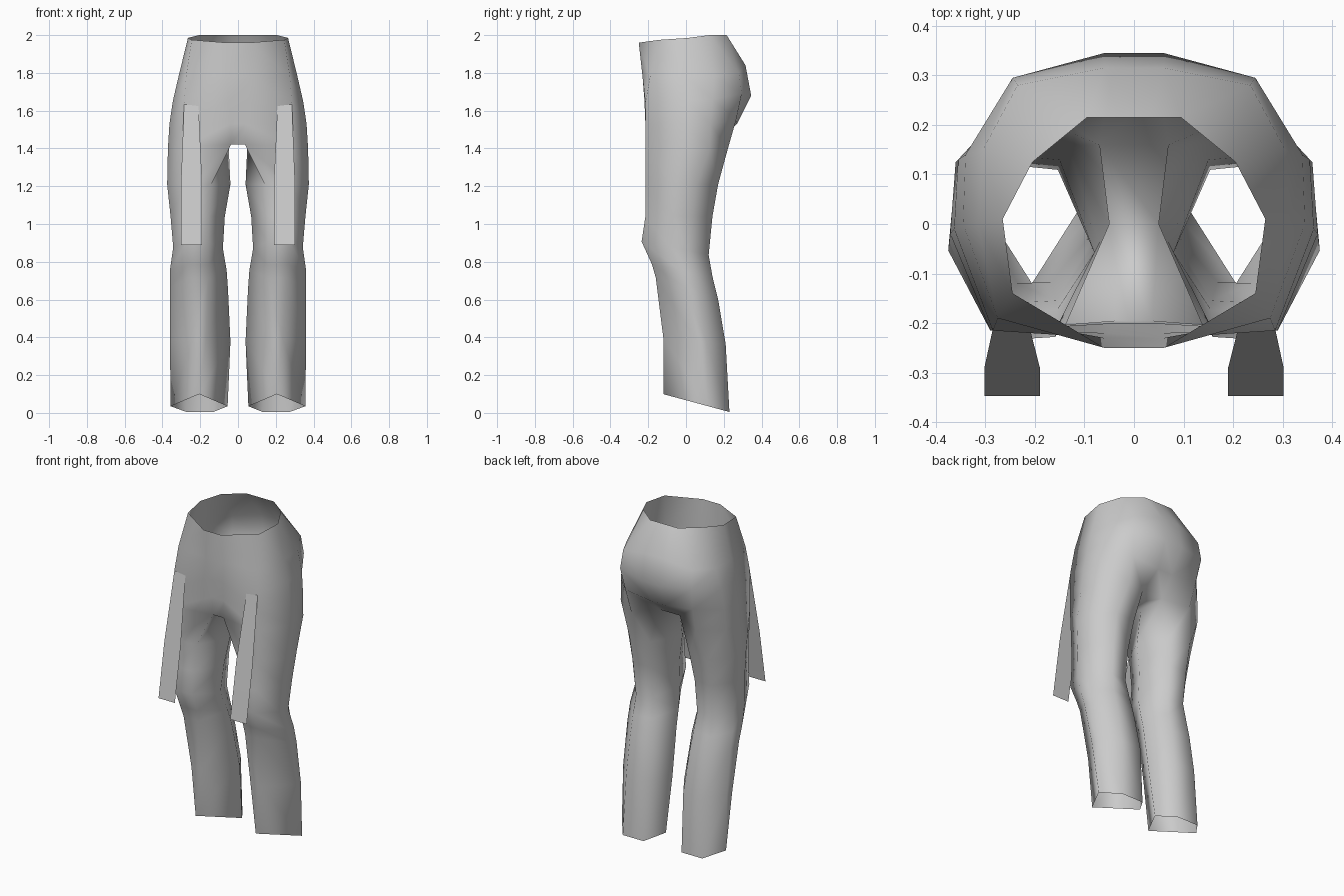
import bpy
import bmesh

cube = bpy.data.objects.get("Cube")
if cube:
    bpy.data.objects.remove(cube, do_unlink=True)

cloth = bpy.data.materials.new("grey_cloth")
cloth.use_nodes = True
grey = (0.6, 0.6, 0.6, 1.0)
cloth.diffuse_color = grey
cloth.node_tree.nodes["Principled BSDF"].inputs["Base Color"].default_value = grey


def finish(name, bm):
    """Weld, orient and smooth a mesh, then link it as an object."""
    bmesh.ops.remove_doubles(bm, verts=bm.verts, dist=0.002)
    bmesh.ops.recalc_face_normals(bm, faces=bm.faces)
    for face in bm.faces:
        face.smooth = True
    mesh = bpy.data.meshes.new(name)
    bm.to_mesh(mesh)
    bm.free()
    mesh.materials.append(cloth)
    obj = bpy.data.objects.new(name, mesh)
    bpy.context.collection.objects.link(obj)
    return obj


def bridge(bm, upper, lower, closed):
    """Join two rows of vertices with quads."""
    count = len(upper)
    for i in range(count if closed else count - 1):
        j = (i + 1) % count
        bm.faces.new((upper[i], upper[j], lower[j], lower[i]))


# Half rings of the hips, front centre round the side to back centre
waist = [(.06, -.25, 1.96), (.245, -.14, 1.975), (.265, .01, 1.985),
         (.205, .125, 2), (.095, .215, 2), (.03, .215, 2)]
upper_hip = [(.06, -.23, 1.78), (.275, -.19, 1.78), (.315, 0, 1.78),
             (.305, .15, 1.78), (.235, .28, 1.8), (.06, .315, 1.84)]
seat = [(.05, -.22, 1.65), (.285, -.215, 1.64), (.345, 0, 1.65),
        (.34, .14, 1.66), (.245, .295, 1.69), (.06, .345, 1.68)]
under_seat = [(.04, -.2, 1.53), (.29, -.215, 1.53), (.363, -.01, 1.53),
              (.355, .13, 1.53), (.23, .265, 1.55), (.05, .27, 1.53)]
# The last point lies on the inside of the thigh
thigh_top = [(.037, -.195, 1.42), (.29, -.215, 1.41), (.371, -.02, 1.4),
             (.36, .125, 1.4), (.22, .222, 1.4), (.07, .16, 1.43), (.05, 0, 1.42)]

# Leg outlines in a unit box: rounded at the thigh, pointed at the hem
ROUND = [(.3, .02), (.72, 0), (1, .42), (.97, .7), (.68, 1), (.28, .97), (0, .5)]
POINTED = [(.5, 0), (.5, 0), (1, .68), (1, .68), (.72, 1), (.25, 1), (0, .68)]

# height, tilt, inner x, outer x, front y, back y, pointedness
leg_rows = [
    (1.21, 0, .04, .375, -.215, .17, 0),
    (1.04, 0, .07, .357, -.215, .14, 0),
    (.86, -.2, .08, .343, -.235, .12, 0),
    (.75, -.2, .06, .36, -.18, .14, .1),
    (.66, -.35, .053, .36, -.16, .17, .2),
    (.385, -.1, .04, .36, -.12, .21, .5),
    (.067, -.27, .055, .357, -.12, .23, 1),
]


def leg_ring(height, tilt, inner, outer, front, back, point):
    ring = []
    for (u, v), (pu, pv) in zip(ROUND, POINTED):
        x = inner + (outer - inner) * (u + (pu - u) * point)
        y = front + (back - front) * (v + (pv - v) * point)
        ring.append((x, y, height + tilt * y))
    return ring


# Trousers: hips and both legs in one open surface
bm = bmesh.new()
sides = []
for side in (1, -1):
    def place(ring):
        return [bm.verts.new((side * x, y, z)) for x, y, z in ring]

    hips = [place(r) for r in (waist, upper_hip, seat, under_seat)]
    legs = [place(thigh_top)] + [place(leg_ring(*row)) for row in leg_rows]
    rows = hips + [legs[0][:-1]]
    for upper, lower in zip(rows, rows[1:]):
        bridge(bm, upper, lower, False)
    for upper, lower in zip(legs, legs[1:]):
        bridge(bm, upper, lower, True)
    sides.append((rows, legs[0]))

# Close the front and back centre and the crotch
(left_rows, left_top), (right_rows, right_top) = sides
for end in (0, -1):
    bridge(bm, [r[end] for r in left_rows], [r[end] for r in right_rows], False)
crotch = (0, 6, 5)
bridge(bm, [left_top[i] for i in crotch], [right_top[i] for i in crotch], False)
finish("trousers", bm)

# Hanging straps on the front of the thighs: inner x, outer x, y, z
strap_rows = [(.21, .285, -.212, 1.65), (.19, .302, -.29, 1.22), (.19, .302, -.347, .89)]
for name, side in (("left_strap", 1), ("right_strap", -1)):
    bm = bmesh.new()
    edges = [[bm.verts.new((side * row[k], row[2], row[3])) for row in strap_rows]
             for k in (0, 1)]
    bridge(bm, edges[0], edges[1], False)
    finish(name, bm)
